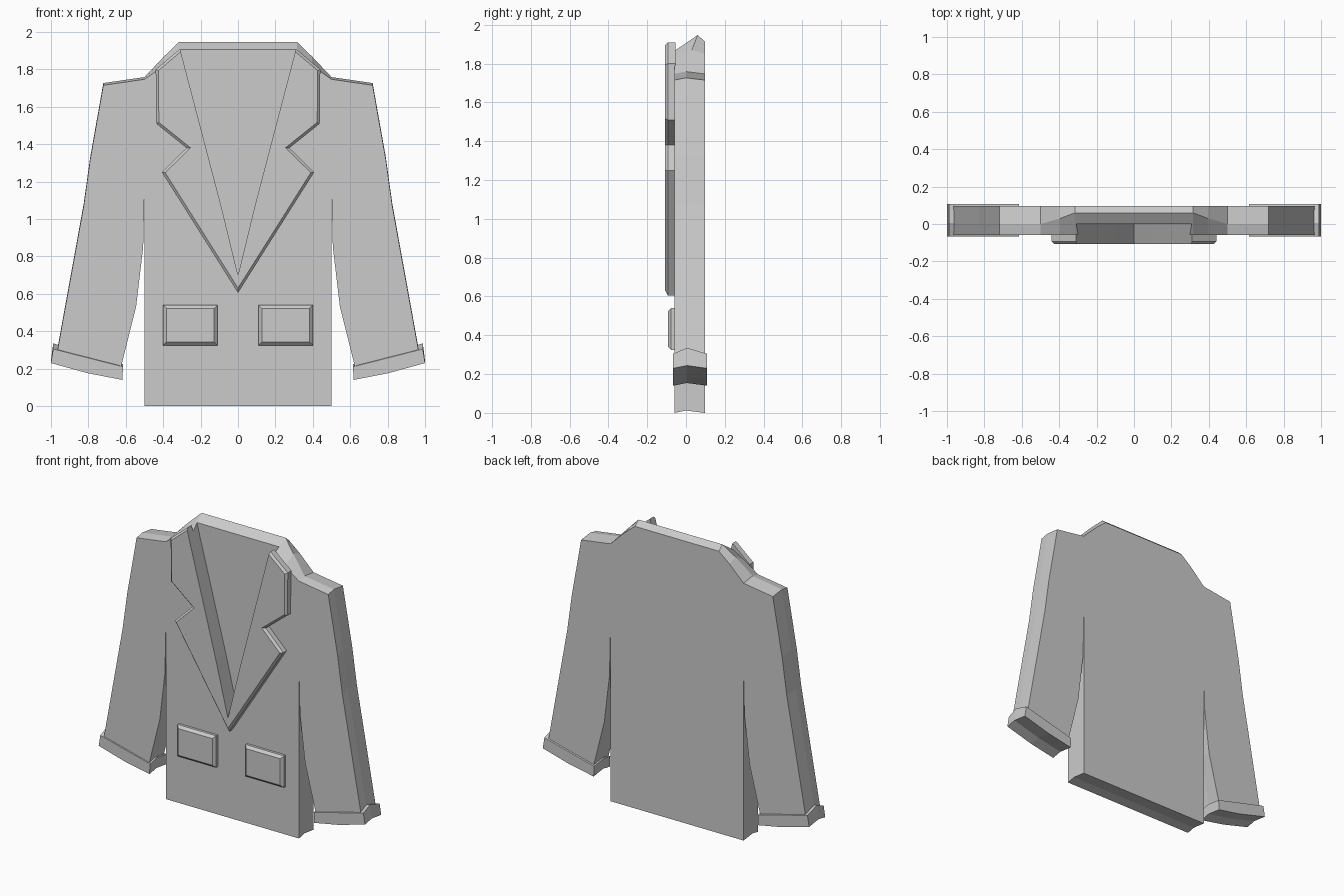
import bpy, bmesh

cube = bpy.data.objects.get("Cube")
if cube:
    bpy.data.objects.remove(cube, do_unlink=True)

cloth = bpy.data.materials.new("grey_cloth")
cloth.use_nodes = True
cloth.diffuse_color = (0.6, 0.6, 0.6, 1)
cloth.node_tree.nodes["Principled BSDF"].inputs["Base Color"].default_value = (0.6, 0.6, 0.6, 1)


def loft(name, loops, bevel=0, keep=lambda v: True):
    """Join matching loops of 3D points, front to back, and cap both ends.
    Front edges whose middle passes keep() are bevelled."""
    bm = bmesh.new()
    rings = [[bm.verts.new(p) for p in loop] for loop in loops]
    n = len(rings[0])
    front = bm.faces.new(rings[0])
    bm.faces.new(rings[-1][::-1])
    for a, b in zip(rings, rings[1:]):
        for i in range(n):
            j = (i + 1) % n
            bm.faces.new((a[j], a[i], b[i], b[j]))
    bmesh.ops.recalc_face_normals(bm, faces=bm.faces)
    if bevel:
        edges = [e for e in front.edges if keep((e.verts[0].co + e.verts[1].co) / 2)]
        bmesh.ops.bevel(bm, geom=edges, offset=bevel, segments=1,
                        profile=0.5, affect='EDGES')
    mesh = bpy.data.meshes.new(name)
    bm.to_mesh(mesh)
    bm.free()
    mesh.materials.append(cloth)
    obj = bpy.data.objects.new(name, mesh)
    bpy.context.collection.objects.link(obj)
    return obj


def flat(points, y):
    return [(x, y, z) for x, z in points]


def mirrored(points):
    return points + [(-x, z) for x, z in reversed(points) if x]


# Jacket body with sleeves: half outline from hem to collar
half = [(0.5, 0), (0.5, 1.16), (0.507, 0.85), (0.545, 0.53), (0.63, 0.19),
        (0.97, 0.27), (0.825, 1.07), (0.79, 1.32), (0.72, 1.715),
        (0.5, 1.747), (0.395, 1.85), (0.315, 1.915)]
outline = mirrored(half)


def front_point(x, z):
    drop = {1.915: 0.05, 1.85: 0.03}.get(z, 0)
    return (x, -0.06, z - drop)


def ridge_point(x, z):
    if z > 1.9:
        return (x, 0.06, 1.947)
    if z > 1.8:
        return (x, 0.03, z + 0.02)
    return (x, 0, z + 0.012)


body = loft("jacket_body", [[front_point(*p) for p in outline],
                            [ridge_point(*p) for p in outline],
                            flat(outline, 0.097)])

# Neck opening cut into the front
neck = [(0.385, 2.2), (0.31, 1.91), (0.09, 1.07), (0, 0.7)]
opening = mirrored(neck)
cutter = loft("neck_cutter", [flat(opening, -0.3), flat(opening, 0)])
cutter.hide_render = True
cut = body.modifiers.new("neck_opening", 'BOOLEAN')
cut.operation = 'DIFFERENCE'
cut.solver = 'EXACT'
cut.object = cutter
bpy.context.view_layer.objects.active = body
bpy.ops.object.modifier_apply(modifier=cut.name)
bpy.data.objects.remove(cutter, do_unlink=True)

# Notched lapels, one band running round the neck opening
outer = [(0.31, 1.91), (0.44, 1.8), (0.437, 1.51), (0.275, 1.38),
         (0.407, 1.25), (0, 0.605)]
inner = [(0, 0.7), (0.09, 1.07)]
lapel = mirrored(outer) + [(-0.09, 1.07)] + inner


def on_outer_edge(v):
    return abs(v.x) > 0.31 or (v.z < 1.45 and abs(v.x) > 0.2)


loft("lapels", [flat(lapel, -0.108), flat(lapel, -0.055)], 0.014, on_outer_edge)

# Pockets and cuffs on both sides
for side, s in (("left", 1), ("right", -1)):
    pocket = [(s * x, z) for x, z in
              [(0.11, 0.325), (0.4, 0.325), (0.4, 0.54), (0.11, 0.54)]]
    loft(side + "_pocket", [flat(pocket, -0.094), flat(pocket, -0.055)], 0.017)

    cuff = [(s * x, z) for x, z in
            [(0.618, 0.14), (0.8, 0.175), (1.0, 0.23), (0.988, 0.305), (0.615, 0.21)]]
    ridge = [(x, 0.005, z + (0.03 if i == 3 else 0.014)) for i, (x, z) in enumerate(cuff)]
    loft(side + "_cuff", [flat(cuff, -0.066), ridge, flat(cuff, 0.108)])
